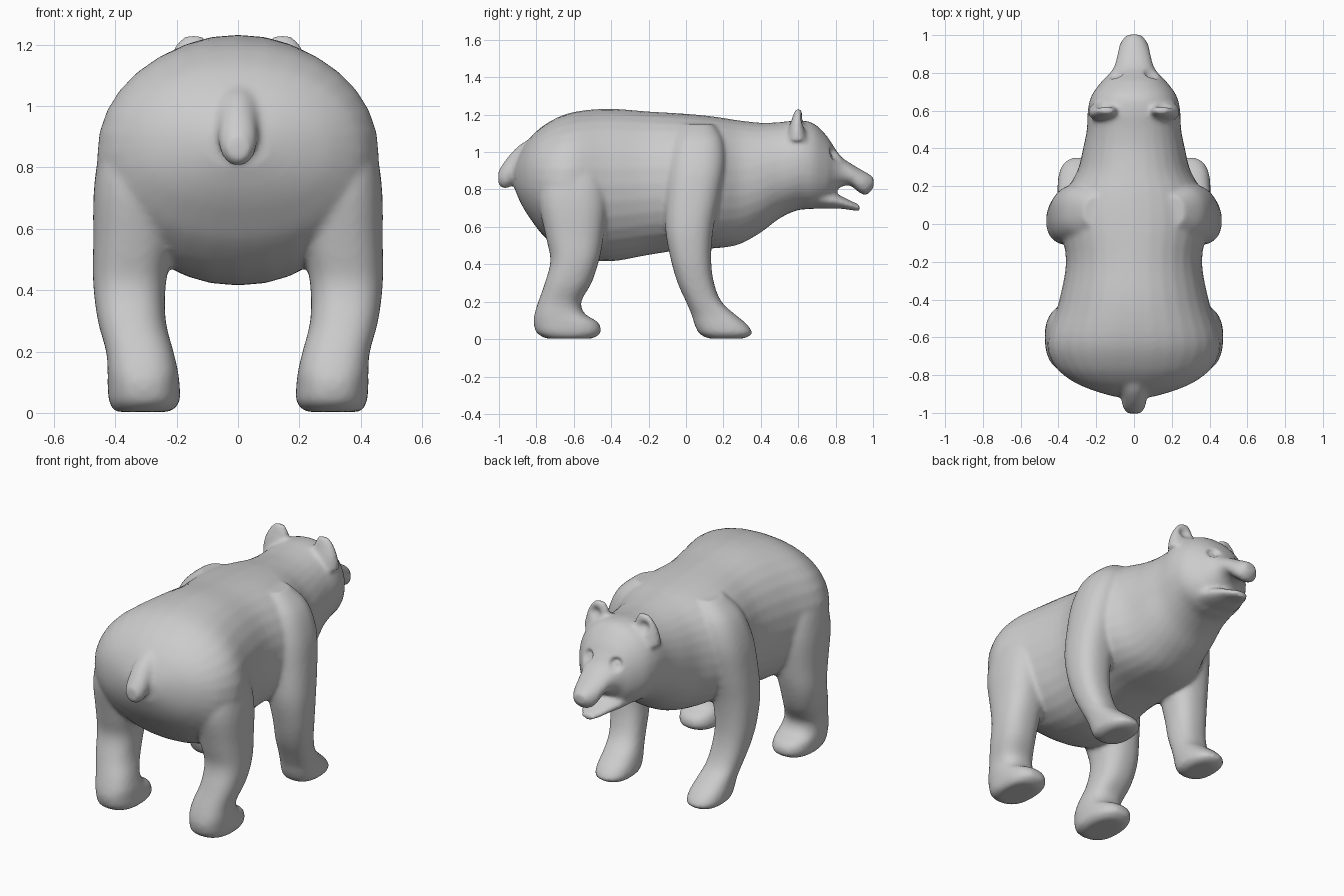
import bpy, bmesh, math
from mathutils import Vector

bm = bmesh.new()


def spline(rows, steps=4):
    """Catmull-Rom resample of a list of number tuples."""
    out = []
    for i in range(len(rows) - 1):
        p0, p1 = rows[max(i - 1, 0)], rows[i]
        p2, p3 = rows[i + 1], rows[min(i + 2, len(rows) - 1)]
        for k in range(steps):
            t = k / steps
            out.append([0.5 * (2 * b + (c - a) * t + (2 * a - 5 * b + 4 * c - d) * t * t
                               + (3 * b - a - 3 * c + d) * t ** 3)
                        for a, b, c, d in zip(p0, p1, p2, p3)])
    return out + [list(rows[-1])]


def loft(rows, axis, power=2.0, sides=32):
    """Closed skin over rings (t, x0, x1, v0, v1); t runs along 'y' or 'z'."""
    rings = []
    for t, x0, x1, v0, v1 in spline(rows):
        ring = []
        for i in range(sides):
            a = 2 * math.pi * i / sides
            c, s = math.cos(a), math.sin(a)
            x = (x0 + x1) / 2 + (x1 - x0) / 2 * math.copysign(abs(c) ** (2 / power), c)
            v = (v0 + v1) / 2 + (v1 - v0) / 2 * math.copysign(abs(s) ** (2 / power), s)
            ring.append(bm.verts.new((x, t, v) if axis == 'y' else (x, v, t)))
        rings.append(ring)
    for r0, r1 in zip(rings, rings[1:]):
        for i in range(sides):
            j = (i + 1) % sides
            bm.faces.new((r0[i], r0[j], r1[j], r1[i]))
    bm.faces.new(rings[0])
    bm.faces.new(rings[-1])


def along(rows, power=2.0):
    """Loft along y from (y, half width, z bottom, z top)."""
    loft([(y, -w, w, b, t) for y, w, b, t in rows], 'y', power)


# Trunk, neck, head and muzzle
along([(-0.915, 0.10, 0.80, 0.94), (-0.88, 0.22, 0.72, 1.01), (-0.83, 0.33, 0.64, 1.08),
       (-0.75, 0.42, 0.54, 1.15), (-0.62, 0.46, 0.45, 1.21), (-0.42, 0.40, 0.415, 1.232),
       (-0.2, 0.36, 0.45, 1.217), (0.0, 0.39, 0.48, 1.205), (0.15, 0.37, 0.485, 1.19),
       (0.28, 0.30, 0.505, 1.17), (0.4, 0.27, 0.57, 1.157), (0.5, 0.25, 0.645, 1.16),
       (0.6, 0.245, 0.69, 1.17), (0.68, 0.225, 0.695, 1.155), (0.75, 0.175, 0.72, 1.09),
       (0.79, 0.135, 0.775, 1.03), (0.83, 0.107, 0.815, 0.975), (0.88, 0.092, 0.82, 0.94),
       (0.93, 0.082, 0.78, 0.91), (0.97, 0.066, 0.772, 0.888), (1.003, 0.035, 0.81, 0.865)], 2.15)
# Lower jaw
along([(0.66, 0.15, 0.70, 0.83), (0.76, 0.125, 0.697, 0.795), (0.83, 0.095, 0.697, 0.765),
       (0.88, 0.07, 0.69, 0.74), (0.93, 0.035, 0.683, 0.718)])
# Tail
along([(-0.8, 0.11, 0.84, 1.09), (-0.88, 0.075, 0.85, 1.045), (-0.93, 0.065, 0.82, 1.0),
       (-0.97, 0.06, 0.803, 0.95), (-1.003, 0.035, 0.825, 0.90)])

# Legs, rows are (z, inner x, outer x, y back, y front)
hind = [(0.003, 0.22, 0.40, -0.75, -0.50), (0.035, 0.19, 0.42, -0.80, -0.455),
        (0.09, 0.19, 0.425, -0.815, -0.47), (0.135, 0.195, 0.425, -0.81, -0.54),
        (0.2, 0.21, 0.43, -0.79, -0.56), (0.3, 0.235, 0.457, -0.755, -0.505),
        (0.42, 0.235, 0.472, -0.725, -0.465), (0.55, 0.21, 0.472, -0.75, -0.44),
        (0.75, 0.18, 0.468, -0.79, -0.42), (0.92, 0.15, 0.43, -0.76, -0.45),
        (1.05, 0.12, 0.33, -0.70, -0.50)]
fore = [(0.003, 0.23, 0.37, 0.12, 0.31), (0.03, 0.20, 0.40, 0.07, 0.355),
        (0.08, 0.20, 0.405, 0.045, 0.325), (0.13, 0.21, 0.405, 0.03, 0.265),
        (0.2, 0.225, 0.415, 0.0, 0.19), (0.3, 0.235, 0.435, -0.045, 0.15),
        (0.42, 0.24, 0.455, -0.08, 0.135), (0.58, 0.22, 0.465, -0.11, 0.145),
        (0.75, 0.19, 0.455, -0.11, 0.18), (0.92, 0.16, 0.43, -0.10, 0.21),
        (1.06, 0.13, 0.37, -0.07, 0.20), (1.15, 0.1, 0.27, -0.02, 0.15)]
for s in (1, -1):
    for leg in (hind, fore):
        loft([(z, s * a, s * b, c, d) for z, a, b, c, d in leg], 'z', 2.4)
    # Ear
    loft([(1.06, s * 0.07, s * 0.245, 0.535, 0.655), (1.13, s * 0.08, s * 0.235, 0.55, 0.635),
          (1.19, s * 0.09, s * 0.21, 0.57, 0.625), (1.23, s * 0.115, s * 0.175, 0.585, 0.615)], 'z')

bmesh.ops.recalc_face_normals(bm, faces=bm.faces)
mesh = bpy.data.meshes.new("bear_body")
bm.to_mesh(mesh)
bm.free()
bear = bpy.data.objects.new("bear_body", mesh)
bpy.context.collection.objects.link(bear)
bpy.context.view_layer.objects.active = bear
bear.select_set(True)

# Fuse the parts into one smooth skin
fuse = bear.modifiers.new("fuse", 'REMESH')
fuse.mode = 'VOXEL'
fuse.voxel_size = 0.0125
soft = bear.modifiers.new("soften", 'SMOOTH')
soft.factor = 0.5
soft.iterations = 8
for name in ("fuse", "soften"):
    bpy.ops.object.modifier_apply(modifier=name)

# Press in eye sockets and ear hollows, raise eyeballs
dents = [((0.095, 0.80, 0.99), 0.05, (-0.012, -0.03, 0)),
         ((0.095, 0.79, 0.985), 0.022, (0.006, 0.014, 0)),
         ((0.16, 0.635, 1.165), 0.05, (0, -0.022, 0))]
for v in bear.data.vertices:
    s = 1 if v.co.x > 0 else -1
    p = Vector((abs(v.co.x), v.co.y, v.co.z))
    for centre, radius, push in dents:
        d = (p - Vector(centre)).length / radius
        if d < 1:
            f = (1 - d * d) ** 2
            v.co += Vector((s * push[0], push[1], push[2])) * f

bpy.ops.object.shade_smooth()
